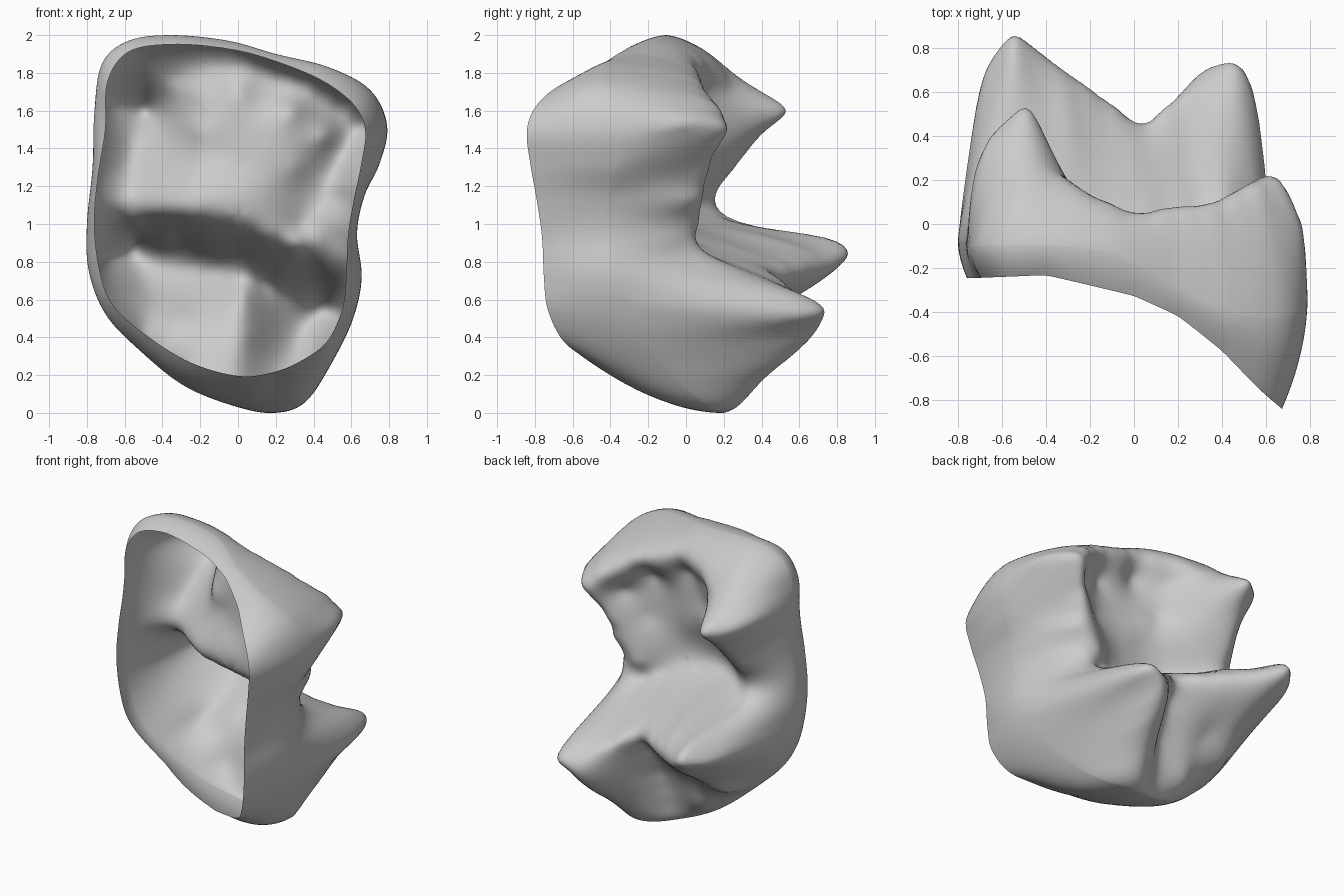
import bpy, bmesh, math

if "Cube" in bpy.data.objects:
    bpy.data.objects.remove(bpy.data.objects["Cube"])

# Outline stations: x, z, y of widest contour, then x, z of the open rim
OUTLINE = [
    (-.35, 2.0, -.10, -.35, 1.95), (-.58, 1.97, -.10, -.58, 1.91), (-.72, 1.85, -.10, -.69, 1.75),
    (-.76, 1.6, -.10, -.70, 1.5), (-.77, 1.3, -.08, -.74, 1.25), (-.80, 1.0, -.08, -.76, 1.0),
    (-.79, .75, -.08, -.73, .75), (-.70, .52, -.08, -.66, .57), (-.52, .33, -.04, -.48, .41),
    (-.28, .14, .06, -.25, .27), (0, .03, .15, 0, .20), (.20, 0, .19, .18, .22),
    (.36, .06, .08, .33, .28), (.50, .27, -.14, .47, .38), (.61, .5, -.28, .55, .55),
    (.655, .72, -.38, .57, .72), (.63, .95, -.42, .58, .93), (.67, 1.15, -.42, .61, 1.12),
    (.75, 1.32, -.36, .65, 1.32), (.79, 1.52, -.34, .67, 1.5), (.70, 1.71, -.42, .60, 1.64),
    (.48, 1.83, -.42, .42, 1.77), (.20, 1.90, -.30, .14, 1.88), (-.05, 1.97, -.15, -.08, 1.93)]

# Ridges and valleys of the chewing surface: x, y, z
CRESTS = [
    # transverse crest joining the two tall cusps
    [(-.54, .86, .85), (-.33, .68, .83), (.03, .46, .74), (.25, .58, .64), (.48, .72, .55)],
    # lower front crest
    [(.48, .72, .55), (.36, .47, .28), (.20, .27, .06)],
    # rear left cusp with its two crests
    [(-.62, .15, 1.17), (-.58, .32, 1.4), (-.48, .53, 1.6), (-.37, .26, 1.72), (-.24, .15, 1.83)],
    # rear marginal crest
    [(-.24, .15, 1.83), (.03, .03, 1.84), (.35, .05, 1.75), (.56, .14, 1.63), (.66, .19, 1.5)],
    # oblique crest
    [(.66, .19, 1.5), (.53, .11, 1.28), (.33, .06, 1.0)]]
VALLEYS = [
    [(-.55, .17, 1.06), (-.25, .03, 1.02), (0, 0, .98), (.3, .04, .88)],
    [(.03, .38, .62), (.03, .27, .4), (.0, .2, .17)],
    [(-.22, .03, 1.5), (0, -.04, 1.3)]]
# Flanks of the cusps and outer walls
FLANKS = [
    [(-.69, .60, .83), (-.74, .2, .86)], [(-.55, .66, .945), (-.55, .36, .985)],
    [(-.52, .62, .66), (-.5, .25, .42)], [(-.3, .36, .5), (-.25, .2, .24)],
    [(.55, .45, .52), (.59, .15, .56)], [(.52, .42, .65), (.52, .05, .77)],
    [(-.65, .38, 1.6), (-.73, .12, 1.62)], [(-.56, .2, 1.8), (-.5, .08, 1.9)],
    [(.73, .02, 1.5), (.77, -.14, 1.52)], [(.53, -.09, .92), (.55, -.01, 1.12)],
    [(-.3, .45, .925), (0, .33, .85), (.25, .42, .72)],
    [(0, -.02, 1.7), (.28, -.03, 1.6), (.46, .05, 1.47), (.3, -.02, 1.3), (-.22, .1, 1.7)]]


def subdivide(line, step):
    pts = []
    for a, b in zip(line, line[1:]):
        n = max(1, round(math.dist(a, b) / step))
        pts += [tuple(p + (q - p) * i / n for p, q in zip(a, b)) for i in range(n)]
    return pts + [line[-1]]


def closed_spline(stations, per):
    out, n = [], len(stations)
    for i in range(n):
        ctl = [stations[(i + k) % n] for k in (-1, 0, 1, 2)]
        for j in range(per):
            t = j / per
            out.append(tuple(.5 * (2*b + (c-a)*t + (2*a-5*b+4*c-d)*t*t + (3*b-a-3*c+d)*t**3)
                             for a, b, c, d in zip(*ctl)))
    return out


def kernel(ax, az, bx, bz):
    return math.sqrt((ax - bx) ** 2 + (az - bz) ** 2 + .0012)


def solve(m, v):
    n = len(v)
    rows = [r[:] + [b] for r, b in zip(m, v)]
    for c in range(n):
        p = max(range(c, n), key=lambda r: abs(rows[r][c]))
        rows[c], rows[p] = rows[p], rows[c]
        for r in range(c + 1, n):
            f = rows[r][c] / rows[c][c]
            if f:
                rows[r] = [x - f * y for x, y in zip(rows[r], rows[c])]
    w = [0] * n
    for r in reversed(range(n)):
        w[r] = (rows[r][n] - sum(rows[r][k] * w[k] for k in range(r + 1, n))) / rows[r][r]
    return w


# Smooth surface stretched over the ridges, valleys and outline
loop = closed_spline(OUTLINE, 8)
ctrl = {}
for line in CRESTS + VALLEYS:
    for x, y, z in subdivide(line, .13):
        ctrl[round(x, 3), round(z, 3)] = y
for line in FLANKS:
    for x, y, z in line:
        ctrl[x, z] = y
for p in loop[::4]:
    ctrl[p[0], p[1]] = p[2]
keys = list(ctrl)
weights = solve([[kernel(*a, *b) for b in keys] for a in keys], list(ctrl.values()))


def height(x, z):
    return sum(w * kernel(x, z, *k) for w, k in zip(weights, keys))


def rim_depth(x):
    knots = [(-1, -.26), (-.4, -.235), (0, -.33), (.2, -.42), (.4, -.58), (.55, -.74), (.67, -.85)]
    for (a, ya), (b, yb) in zip(knots, knots[1:]):
        if x <= b:
            return ya + (yb - ya) * (x - a) / (b - a)
    return knots[-1][1]


def bulge(s):
    # push the outer wall outward so it meets the widest contour upright
    u = max(0, (s - .75) / .25)
    return s + .25 * .8 * u * u * (1 - u)


# Rings run from the basin centre to the widest contour, then down to the rim
CX, CZ, RINGS, WALL = 0, 1.05, 48, 12
bm = bmesh.new()
centre = bm.verts.new((CX, height(CX, CZ), CZ))
rings = []
for i in range(1, RINGS + 1):
    s = math.sin(i / RINGS * math.pi / 2) ** .9
    b = bulge(s)
    ring = []
    for p in loop:
        dx, dz = p[0] - CX, p[1] - CZ
        ring.append(bm.verts.new((CX + b * dx, height(CX + s * dx, CZ + s * dz), CZ + b * dz)))
    rings.append(ring)
for i in range(1, WALL + 1):
    t = i / WALL
    ring = []
    for x, z, y, rx, rz in loop:
        e = t ** 1.9
        ring.append(bm.verts.new((x + (rx-x)*e, y + (rim_depth(rx)-y)*t, z + (rz-z)*e)))
    rings.append(ring)
n = len(loop)
for j in range(n):
    bm.faces.new((centre, rings[0][j], rings[0][(j + 1) % n]))
for a, b in zip(rings, rings[1:]):
    for j in range(n):
        k = (j + 1) % n
        bm.faces.new((a[j], b[j], b[k], a[k]))
bmesh.ops.recalc_face_normals(bm, faces=bm.faces)
bm.normal_update()
if centre.normal.y < 0:
    bmesh.ops.reverse_faces(bm, faces=bm.faces)
for f in bm.faces:
    f.smooth = True
mesh = bpy.data.meshes.new("tooth_crown")
bm.to_mesh(mesh)
bm.free()
crown = bpy.data.objects.new("tooth_crown", mesh)
bpy.context.collection.objects.link(crown)

# Soften the interpolated ridges slightly
soft = crown.modifiers.new("soften", 'SMOOTH')
soft.factor, soft.iterations = .4, 3
